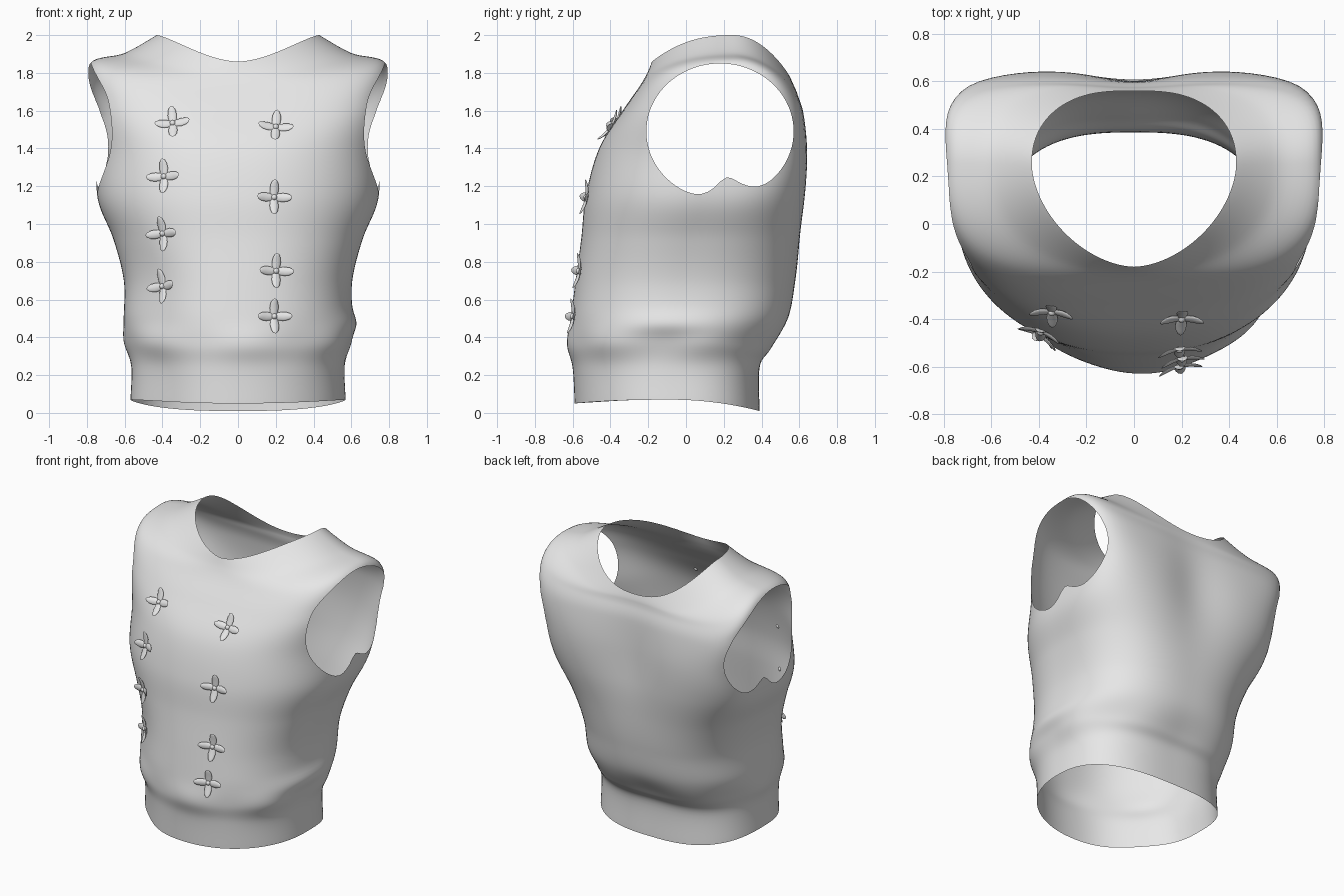
import bpy, bmesh, math
from mathutils import Vector, Matrix
from mathutils.bvhtree import BVHTree

if "Cube" in bpy.data.objects:
    bpy.data.objects.remove(bpy.data.objects["Cube"])

cloth = bpy.data.materials.new("light_grey_cloth")
cloth.diffuse_color = (0.8, 0.8, 0.8, 1)
cloth.use_nodes = True
cloth.node_tree.nodes["Principled BSDF"].inputs["Base Color"].default_value = cloth.diffuse_color

# Vest levels: half width, y of widest point, front y, back y,
# front z, side z, back z, front squareness, back squareness
LEVELS = [
    (.570, -.08, -.590, .39, .05, .07, .01, 2.15, 2.7),
    (.565, -.08, -.600, .39, .24, .25, .24, 2.2, 2.7),
    (.598, -.06, -.622, .45, .36, .38, .34, 2.3, 2.6),
    (.605, -.04, -.610, .54, .50, .50, .50, 2.3, 2.6),
    (.605, -.02, -.585, .58, .70, .70, .70, 2.3, 2.7),
    (.660, .02, -.555, .61, .92, .92, .92, 2.3, 3.0),
    (.742, .08, -.530, .64, 1.15, 1.13, 1.15, 2.3, 3.6),
    (.750, .14, -.460, .647, 1.40, 1.38, 1.38, 2.5, 5.0),
    (.782, .20, -.335, .625, 1.60, 1.65, 1.58, 3.1, 6.0),
    (.783, .25, -.245, .595, 1.73, 1.85, 1.68, 3.0, 4.5),
    (.600, .25, -.205, .585, 1.80, 1.905, 1.72, 2.2, 3.0),
    (.430, .25, -.180, .572, 1.86, 2.0, 1.755, 1.75, 2.3),
]
SEG, SUB = 128, 8


def spline(rows, steps):
    """Smooth curve through rows of numbers."""
    out = []
    for i in range(len(rows) - 1):
        p = [rows[max(0, min(len(rows) - 1, i + k))] for k in (-1, 0, 1, 2)]
        for s in range(steps):
            t = s / steps
            out.append([.5 * (2 * b + (c - a) * t + (2 * a - 5 * b + 4 * c - d) * t ** 2
                              + (3 * b - a - 3 * c + d) * t ** 3)
                        for a, b, c, d in zip(*p)])
    out.append(list(rows[-1]))
    return out


def bump(v, centre, size):
    return math.exp(-((v - centre) / size) ** 2)


def ring_point(row, t):
    w, yc, yf, yb, zf, zs, zb, nf, nb = row
    s, c = math.sin(t), math.cos(t)
    front = c > 0
    n = nf if front else nb
    r = (abs(s) ** n + abs(c) ** n) ** (-1 / n)
    k = abs(c) * r
    x = w * s * r
    y = yc + ((yf if front else yb) - yc) * k
    z = zs + ((zf if front else zb) - zs) * k ** (2.4 if front else 2)
    # hollow between the shoulder blades
    if not front:
        y -= .045 * bump(x, 0, .22) * bump(z, 1.35, .35)
    # gathered folds above the hem, with a deeper one on the right
    g = 1 + .014 * math.sin(7 * t + 1) * bump(z, .37, .09)
    g += .04 * bump(t, 1.5, .45) * bump(z, .47, .06)
    # cloth drawn in at the left front
    g -= .06 * bump(t, -.8, .4) / (1 + math.exp((z - .85) * 12))
    return Vector((x * g, y * g, z))


# Vest body: open tube from hem to neckline
bm = bmesh.new()
rings = [[bm.verts.new(ring_point(row, (j / SEG * 2 - 1) * math.pi)) for j in range(SEG)]
         for row in spline(LEVELS, SUB)]
for a, b in zip(rings, rings[1:]):
    for j in range(SEG):
        k = (j + 1) % SEG
        bm.faces.new((a[j], a[k], b[k], b[j]))

# Armholes: trim the cloth cleanly along the outline
ARM_Y, ARM_Z = .18, 1.49


def outside(p):
    """Signed distance outside the armhole outline."""
    dy, dz = p.y - ARM_Y, p.z - ARM_Z
    a = math.atan2(dz, dy)
    r = 1 / math.hypot(math.cos(a) / .39, math.sin(a) / .36)
    r *= 1 - .32 * bump(a, -math.pi / 2 + .15, .32)
    return math.hypot(dy, dz) - r


rim = set()
for e in list(bm.edges):
    a, b = e.verts
    if min(abs(a.co.x), abs(b.co.x)) < .46 or outside(a.co) * outside(b.co) >= 0:
        continue
    lo, hi = 0.0, 1.0
    sign = outside(a.co)
    for _ in range(14):
        mid = (lo + hi) / 2
        if outside(a.co.lerp(b.co, mid)) * sign > 0:
            lo = mid
        else:
            hi = mid
    rim.add(bmesh.utils.edge_split(e, a, lo)[1])
for f in list(bm.faces):
    cut = [v for v in f.verts if v in rim]
    if len(cut) == 2 and not any(cut[1] in e.verts for e in cut[0].link_edges):
        bmesh.utils.face_split(f, cut[0], cut[1])
doomed = []
for f in bm.faces:
    free = [v for v in f.verts if v not in rim]
    if free and all(abs(v.co.x) > .44 and outside(v.co) < 0 for v in free):
        doomed.append(f)
bmesh.ops.delete(bm, geom=doomed, context='FACES')
surface = BVHTree.FromBMesh(bm)


def finish(bm, name, angle):
    mesh = bpy.data.meshes.new(name)
    bm.to_mesh(mesh)
    bm.free()
    mesh.materials.append(cloth)
    ob = bpy.data.objects.new(name, mesh)
    bpy.context.collection.objects.link(ob)
    bpy.ops.object.select_all(action='DESELECT')
    ob.select_set(True)
    bpy.context.view_layer.objects.active = ob
    bpy.ops.object.shade_smooth_by_angle(angle=math.radians(angle))


finish(bm, "vest_body", 50)


# Flower fastenings: four curled petals around a small centre
def flower(name, x, z, turn):
    hit, normal, _, _ = surface.ray_cast(Vector((x, -2, z)), Vector((0, 1, 0)))
    if normal.y > 0:
        normal = -normal
    side = Vector((0, 0, 1)).cross(normal).normalized()
    up = normal.cross(side)
    frame = Matrix((side, up, normal)).transposed().to_4x4()
    frame = Matrix.Translation(hit + normal * .008) @ frame @ Matrix.Rotation(turn, 4, 'Z')
    bm = bmesh.new()
    for i in range(4):
        made = bmesh.ops.create_uvsphere(bm, u_segments=12, v_segments=8, radius=1)
        spin = Matrix.Rotation(i * math.pi / 2, 4, 'Z')
        for v in made['verts']:
            p = Vector((v.co.x * .048 + .046, v.co.y * .024, v.co.z * .007))
            p.z += 2.5 * p.x * p.x - 6 * p.y * p.y
            v.co = spin @ p
    bmesh.ops.create_uvsphere(bm, u_segments=12, v_segments=8, radius=.016)
    bm.transform(frame)
    finish(bm, name, 60)


LEFT = [(-.345, 1.53, .12), (-.39, 1.25, .08), (-.395, .95, .1), (-.395, .67, .15)]
RIGHT = [(.20, 1.51, -.1), (.19, 1.14, -.04), (.20, .75, -.05), (.19, .51, 0)]
for label, spots in (("left", LEFT), ("right", RIGHT)):
    for i, (x, z, turn) in enumerate(spots):
        flower(f"{label}_flower_{i + 1}", x, z, turn)
